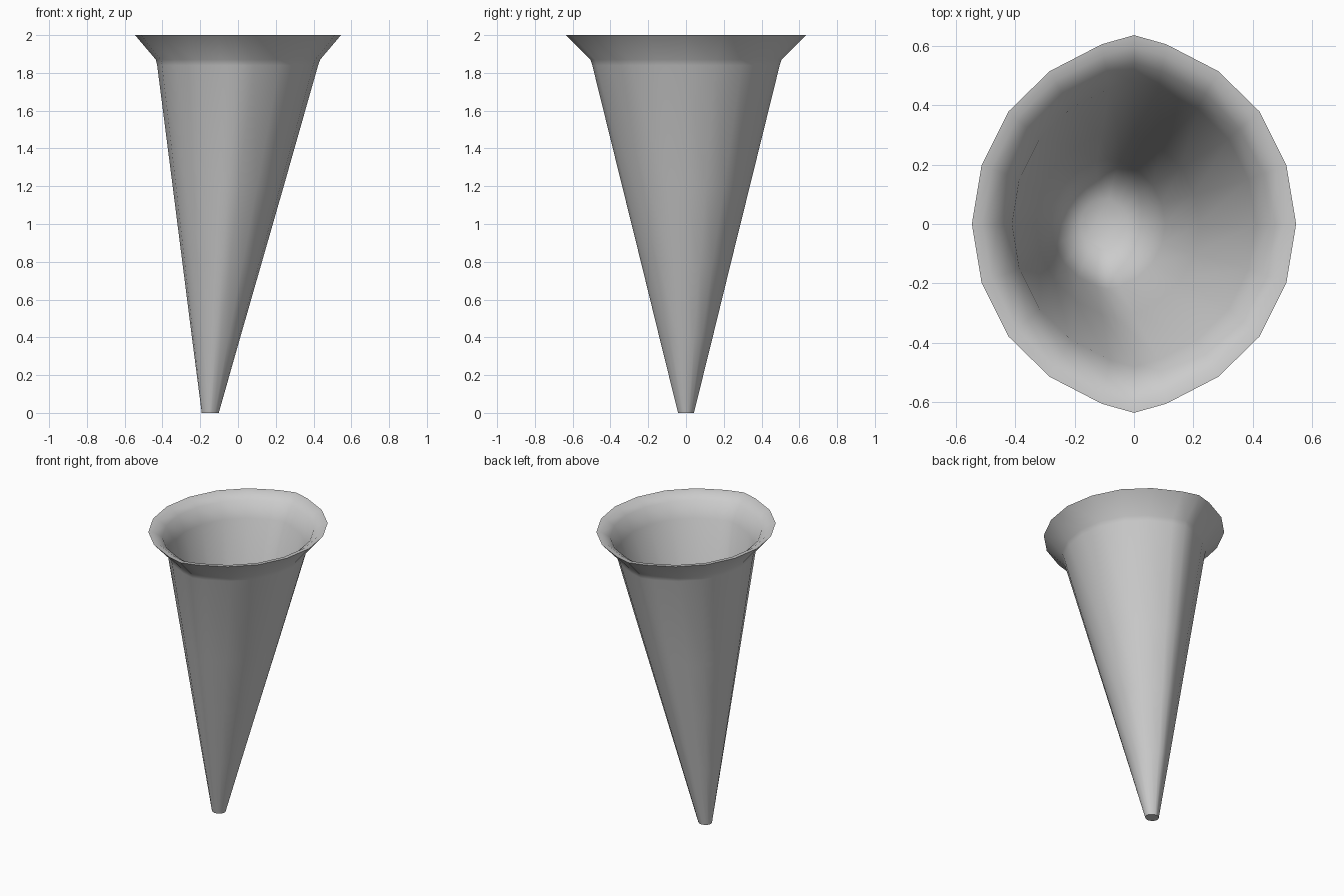
import bpy, bmesh

if "Cube" in bpy.data.objects:
    bpy.data.objects.remove(bpy.data.objects["Cube"])

# Quarter outline of the 20-sided oval, mirrored to a full loop
quarter = [(0, 1), (.20, .951), (.52, .809), (.775, .595), (.94, .312)]
half = quarter + [(1, 0)] + [(x, -y) for x, y in reversed(quarter[1:])]
outline = half + [(0, -1)] + [(-x, y) for x, y in reversed(half[1:])]

# Sections: z, centre x, half width x, half depth y
outer = [(0, -.147, .045, .042),
         (.4, -.116, .128, .141),
         (.8, -.084, .211, .239),
         (1.2, -.052, .294, .338),
         (1.84, -.002, .426, .496),
         (1.87, 0, .435, .506),
         (2.0, 0, .545, .635)]
# Soft narrow lip, inner wall and rounded inner floor
inner = [(1.995, 0, .51, .595),
         (1.96, 0, .46, .54),
         (1.86, 0, .41, .48),
         (1.2, -.055, .275, .318),
         (.8, -.087, .192, .22),
         (.68, -.095, .15, .175),
         (.62, -.10, .08, .09)]

bm = bmesh.new()


def ring(z, cx, rx, ry):
    return [bm.verts.new((cx + rx * x, ry * y, z)) for x, y in outline]


# Loft up the outside, over the lip and down the inside
rings = [ring(*s) for s in outer + inner]
n = len(outline)
for a, b in zip(rings, rings[1:]):
    for i in range(n):
        j = (i + 1) % n
        bm.faces.new((a[i], a[j], b[j], b[i]))
bm.faces.new(rings[0])
bm.faces.new(rings[-1])
bmesh.ops.recalc_face_normals(bm, faces=bm.faces)

mesh = bpy.data.meshes.new("flared_cone")
bm.to_mesh(mesh)
bm.free()
cone = bpy.data.objects.new("flared_cone", mesh)
bpy.context.collection.objects.link(cone)

# Smooth walls and lip with a crisp outer rim and tip
bpy.context.view_layer.objects.active = cone
cone.select_set(True)
bpy.ops.object.shade_smooth_by_angle(angle=1.2)
